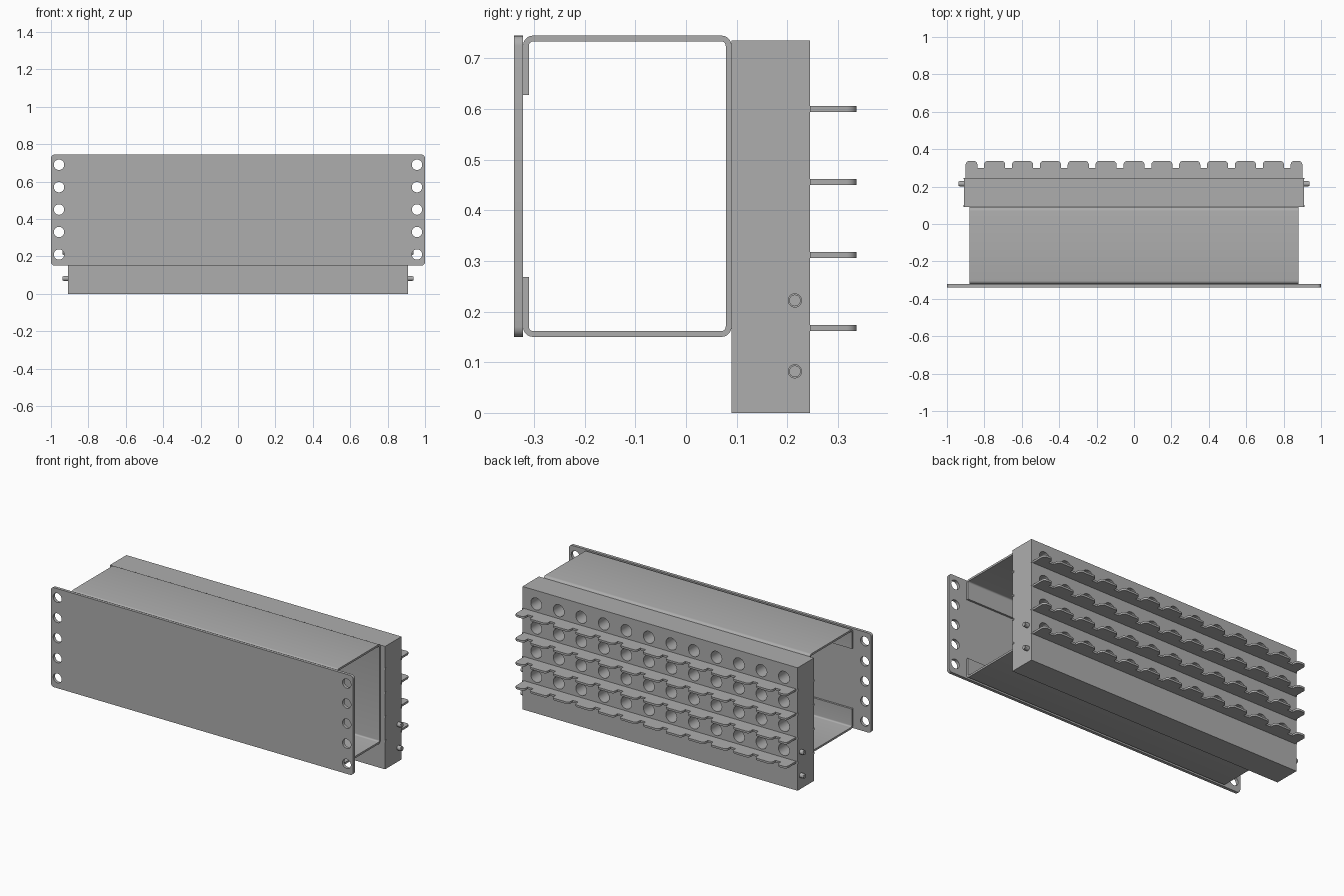
import bpy, bmesh, math
from mathutils import Vector, Matrix

old = bpy.data.objects.get("Cube")
if old:
    bpy.data.objects.remove(old, do_unlink=True)

grey = bpy.data.materials.new("plain grey metal")
grey.use_nodes = True
colour = (0.42, 0.42, 0.42, 1)
grey.diffuse_color = colour
grey.node_tree.nodes["Principled BSDF"].inputs["Base Color"].default_value = colour


def finish(name, bm):
    bmesh.ops.recalc_face_normals(bm, faces=bm.faces)
    mesh = bpy.data.meshes.new(name)
    bm.to_mesh(mesh)
    bm.free()
    mesh.materials.append(grey)
    ob = bpy.data.objects.new(name, mesh)
    bpy.context.collection.objects.link(ob)
    return ob


def select(ob):
    bpy.ops.object.select_all(action='DESELECT')
    ob.select_set(True)
    bpy.context.view_layer.objects.active = ob


def rounded(corners, steps=5):
    """Outline from (u, v, radius) corners, each filleted by its radius."""
    out = []
    for i, (u, v, r) in enumerate(corners):
        p = Vector((u, v))
        if r == 0:
            out.append(p)
            continue
        a = (Vector(corners[i - 1][:2]) - p).normalized()
        b = (Vector(corners[(i + 1) % len(corners)][:2]) - p).normalized()
        centre = p + (a + b) * r
        for k in range(steps + 1):
            t = k / steps * math.pi / 2
            out.append(centre - b * r * math.cos(t) - a * r * math.sin(t))
    return out


def prism(name, outline, axis, lo, hi):
    """Extrude a 2D outline along an axis from lo to hi."""
    place = {'X': lambda p, d: (d, p.x, p.y),
             'Y': lambda p, d: (p.x, d, p.y),
             'Z': lambda p, d: (p.x, p.y, d)}[axis]
    bm = bmesh.new()
    face = bm.faces.new([bm.verts.new(place(p, lo)) for p in outline])
    new = bmesh.ops.extrude_face_region(bm, geom=[face])["geom"]
    shift = Vector(place(Vector((0, 0)), hi - lo))
    bmesh.ops.translate(bm, vec=shift, verts=[g for g in new if isinstance(g, bmesh.types.BMVert)])
    return finish(name, bm)


def box(name, x, y, z):
    return prism(name, [Vector((u, v)) for u, v in
                 ((x[0], y[0]), (x[1], y[0]), (x[1], y[1]), (x[0], y[1]))], 'Z', *z)


def drill(ob, centres, radius, y0, y1):
    """Cut round holes along y at the given (x, z) centres."""
    bm = bmesh.new()
    for x, z in centres:
        bmesh.ops.create_cone(bm, cap_ends=True, segments=24, radius1=radius, radius2=radius,
                              depth=y1 - y0, matrix=Matrix.Translation((x, (y0 + y1) / 2, z))
                              @ Matrix.Rotation(math.pi / 2, 4, 'X'))
    cutter = finish("hole_cutter", bm)
    cutter.hide_render = True
    mod = ob.modifiers.new("holes", 'BOOLEAN')
    mod.operation, mod.solver, mod.object = 'DIFFERENCE', 'EXACT', cutter
    select(ob)
    bpy.ops.object.modifier_apply(modifier=mod.name)
    bpy.data.objects.remove(cutter, do_unlink=True)


parts = []
BOTTOM, TOP = 0.15, 0.745
PITCH = 0.149
slots = [(i - 5.5) * PITCH for i in range(12)]
levels = [0.168 + 0.144 * i for i in range(4)]

# Front panel with mounting holes down each end
panel = prism("front_panel", rounded([(-1, BOTTOM, .02), (1, BOTTOM, .02),
              (1, TOP, .02), (-1, TOP, .02)]), 'Y', -0.34, -0.322)
drill(panel, [(s * 0.957, 0.21 + 0.12 * i) for s in (-1, 1) for i in range(5)], 0.028, -0.4, -0.3)
parts.append(panel)

# Folded sheet bracket, open at both ends, with lips behind the panel
F, B, T = -0.322, 0.09, 0.0115
R, r = 0.02, 0.009
bracket = [(F, .268, 0), (F, BOTTOM, R), (B, BOTTOM, R), (B, TOP, R), (F, TOP, R), (F, .628, 0),
           (F + T, .628, 0), (F + T, TOP - T, r), (B - T, TOP - T, r),
           (B - T, BOTTOM + T, r), (F + T, BOTTOM + T, r), (F + T, .268, 0)]
parts.append(prism("folded_bracket", rounded(bracket), 'X', -0.88, 0.88))

# Rear block with a row of blind holes above every comb
block = box("rear_block", (-0.91, 0.91), (B, 0.245), (0, 0.735))
drill(block, [(x, z + 0.054) for x in slots for z in levels], 0.036, 0.125, 0.3)
parts.append(block)

# Notched cable combs
comb = [(-0.9, 0.235, 0), (0.9, 0.235, 0), (0.9, 0.337, .02)]
for x in reversed(slots):
    comb += [(x + .018, 0.337, .02), (x + .018, 0.3, 0), (x - .018, 0.3, 0), (x - .018, 0.337, .02)]
comb.append((-0.9, 0.337, .02))
for i, z in enumerate(levels):
    parts.append(prism(f"cable_comb_{i + 1}", rounded(comb), 'Z', z - .006, z + .006))

# Small side tabs and pins on both ends
for side, s in (("left", 1), ("right", -1)):
    ends = sorted((s * 0.9, s * 0.912))
    for i, z in enumerate(levels):
        parts.append(box(f"{side}_front_tab_{i + 1}", ends, (B, 0.101), (z - .006, z + .006)))
        parts.append(box(f"{side}_rear_tab_{i + 1}", ends, (0.24, 0.246), (z - .006, z + .006)))
    for i, z in enumerate((0.082, 0.222)):
        bm = bmesh.new()
        for radius, length in ((0.014, 0.033), (0.0115, 0.037)):
            bmesh.ops.create_cone(bm, cap_ends=True, segments=20, radius1=radius, radius2=radius,
                                  depth=length, matrix=Matrix.Translation(
                                      (s * (0.9 + length / 2), 0.215, z))
                                  @ Matrix.Rotation(math.pi / 2, 4, 'Y'))
        parts.append(finish(f"{side}_pin_{i + 1}", bm))

for ob in parts:
    select(ob)
    bpy.ops.object.shade_smooth_by_angle(angle=math.radians(30))
